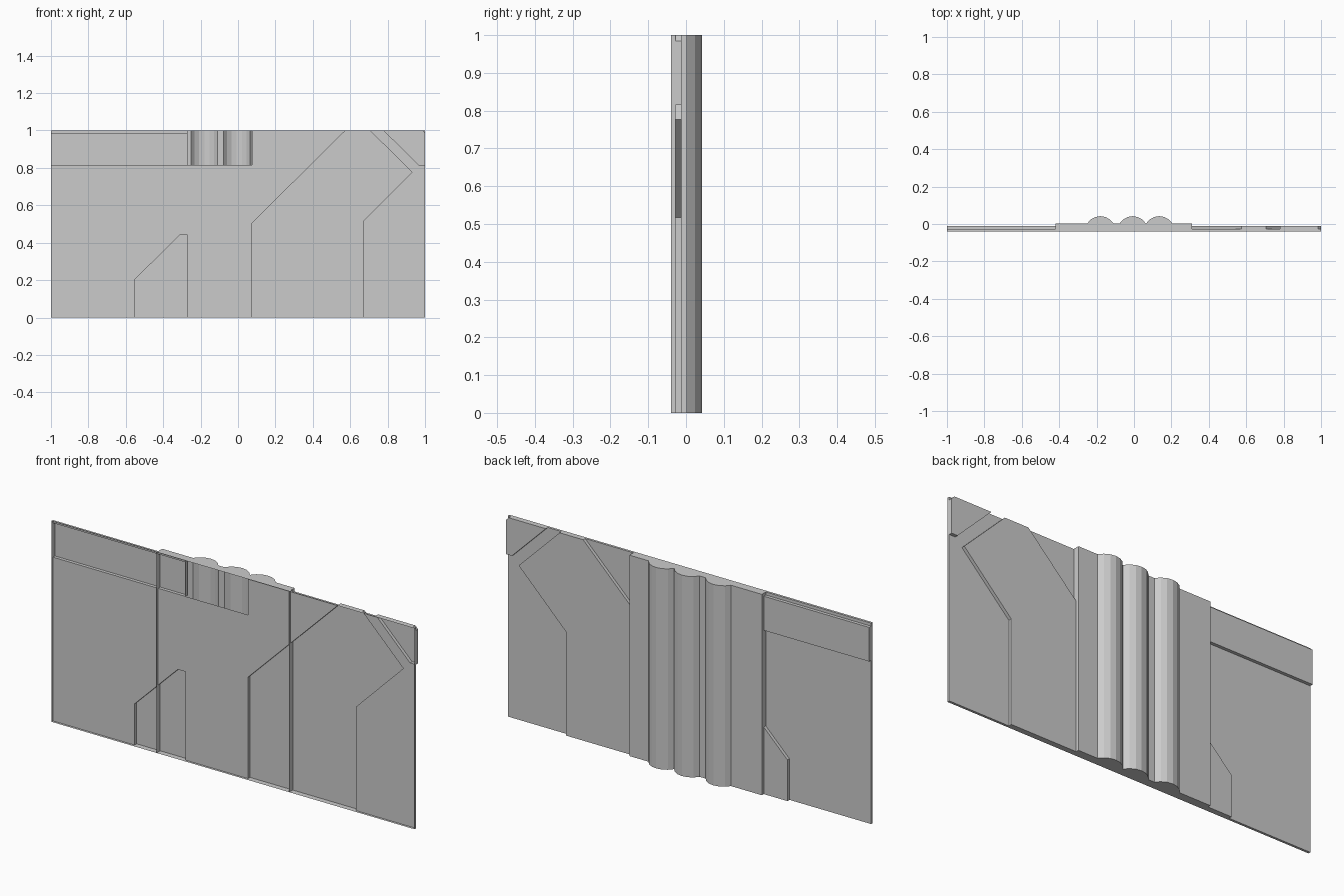
import bpy, bmesh, math

if "Cube" in bpy.data.objects:
    bpy.data.objects.remove(bpy.data.objects["Cube"])

FRONT, BASE, RAISED, SLAB, RIB = -0.04, -0.028, -0.012, 0.003, 0.042

grey = bpy.data.materials.new("plain grey")
grey.diffuse_color = (0.6, 0.6, 0.6, 1)
grey.use_nodes = True
grey.node_tree.nodes["Principled BSDF"].inputs["Base Color"].default_value = grey.diffuse_color


def finish(name, bm):
    bmesh.ops.remove_doubles(bm, verts=bm.verts, dist=1e-5)
    mesh = bpy.data.meshes.new(name)
    bm.to_mesh(mesh)
    bm.free()
    mesh.materials.append(grey)
    ob = bpy.data.objects.new(name, mesh)
    bpy.context.collection.objects.link(ob)
    return ob


def face(bm, pts):
    return bm.faces.new([bm.verts.new(p) for p in pts])


def sheet(bm, outline, y):
    """Flat face looking backwards; outline runs anticlockwise seen from the front."""
    face(bm, [(x, y, z) for x, z in reversed(outline)])


def walls(bm, outline, y0, y1):
    for (x0, z0), (x1, z1) in zip(outline, outline[1:] + outline[:1]):
        face(bm, [(x0, y0, z0), (x0, y1, z0), (x1, y1, z1), (x1, y0, z1)])


# Base sheet, open at the front, with a shallow rim
bm = bmesh.new()
sheet(bm, [(-1, 0), (-.55, 0), (-.55, .205), (-.312, .44), (-.27, .44), (-.27, 0),
           (.075, 0), (.075, .505), (.575, 1), (.075, 1), (.075, .815), (-1, .815)], BASE)
sheet(bm, [(.67, 0), (1, 0), (1, .815), (.967, .815), (.78, 1), (.705, 1),
           (.93, .777), (.67, .517)], BASE)
sheet(bm, [(-1, .985), (-.27, .985), (-.27, 1), (-1, 1)], BASE)
sheet(bm, [(.985, 1), (1, .985), (1, 1)], BASE)
walls(bm, [(-1, 0), (1, 0), (1, 1), (-1, 1)], FRONT, BASE)
finish("base_sheet", bm)

# Pressed panels: hollow from the front, raised at the back
panels = {
    "small_bevelled_panel": [(-.55, 0), (-.27, 0), (-.27, .44), (-.312, .44), (-.55, .205)],
    "large_bevelled_panel": [(.075, 0), (.67, 0), (.67, .517), (.93, .777),
                             (.705, 1), (.575, 1), (.075, .505)],
    "upper_strip": [(-1, .815), (-.27, .815), (-.27, .985), (-1, .985)],
    "corner_plate": [(.967, .815), (1, .815), (1, .985), (.985, 1), (.78, 1)],
}
for name, outline in panels.items():
    bm = bmesh.new()
    sheet(bm, outline, RAISED)
    walls(bm, outline, BASE, RAISED)
    finish(name, bm)

# Ribbed column: slab profile with three rounded ribs, drawn upwards
half, rise, steps = 0.07, RIB - SLAB, 6
radius = (half ** 2 + rise ** 2) / (2 * rise)
sweep = math.asin(half / radius)
profile = [(.31, FRONT), (.31, SLAB)]
for centre in (.135, -.007, -.18):
    for i in range(steps + 1):
        a = sweep * (1 - 2 * i / steps)
        profile.append((centre + radius * math.sin(a), RIB - radius + radius * math.cos(a)))
profile += [(-.42, SLAB), (-.42, FRONT)]

bm = bmesh.new()
face(bm, [(x, y, 1) for x, y in profile])
face(bm, [(x, y, 0) for x, y in reversed(profile)])
for (x0, y0), (x1, y1) in zip(profile, profile[1:]):
    face(bm, [(x0, y0, 0), (x1, y1, 0), (x1, y1, 1), (x0, y0, 1)])
finish("ribbed_column", bm)
